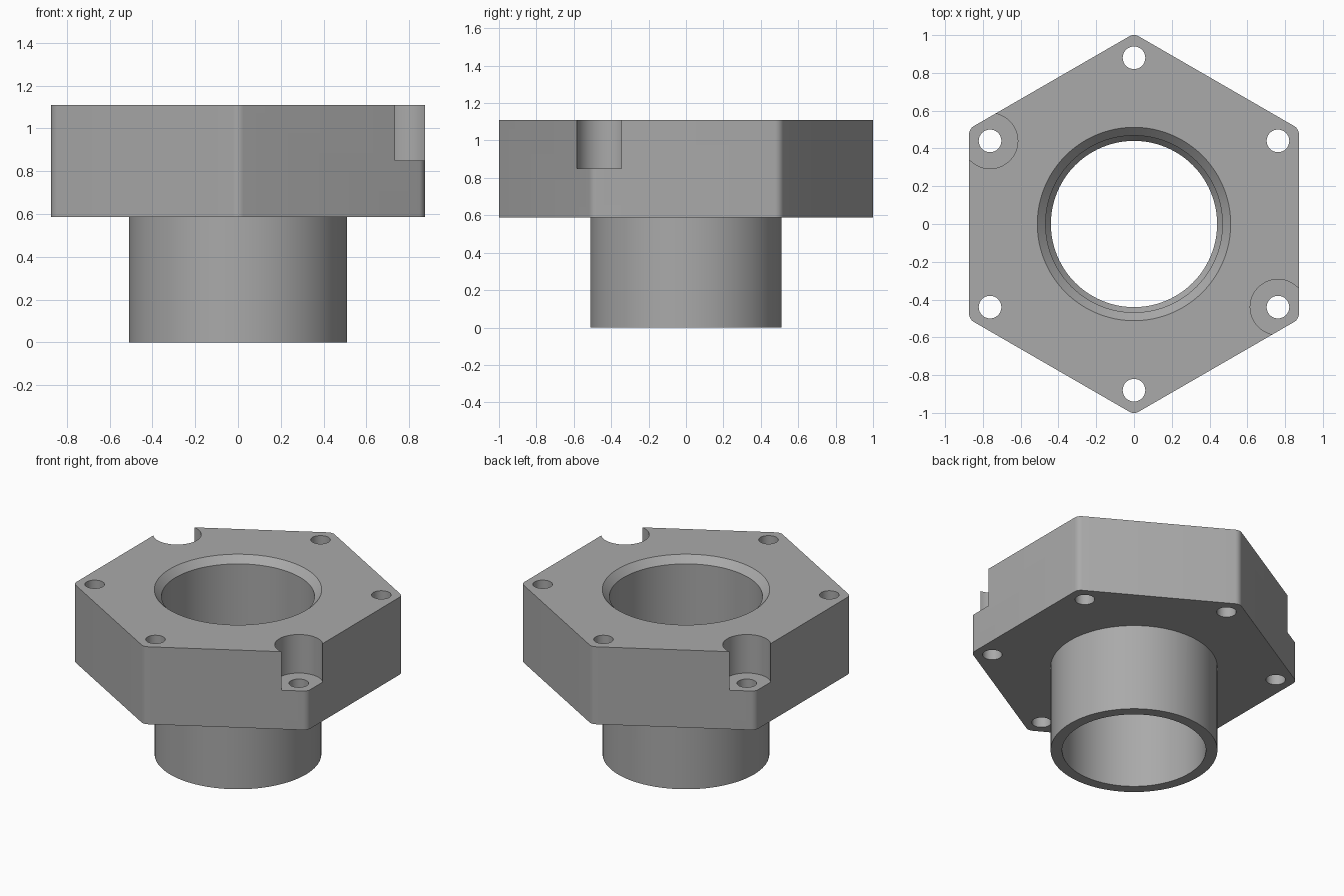
import bpy, bmesh, math
from mathutils import Vector

cube = bpy.data.objects.get("Cube")
if cube:
    bpy.data.objects.remove(cube, do_unlink=True)

# Main dimensions
TOP, UNDERSIDE, POCKET_FLOOR = 1.11, 0.587, 0.85
APOTHEM, CORNER_RADIUS = 0.873, 0.05
TUBE_RADIUS, BORE_TOP, BORE_BOTTOM = 0.51, 0.468, 0.44
HOLE_CIRCLE, HOLE_RADIUS, POCKET_RADIUS = 0.88, 0.06, 0.147

metal = bpy.data.materials.new("grey_metal")
metal.use_nodes = True
GREY = (0.4, 0.4, 0.4, 1)
metal.diffuse_color = GREY
metal.node_tree.nodes["Principled BSDF"].inputs["Base Color"].default_value = GREY


def make_object(name, bm):
    bmesh.ops.recalc_face_normals(bm, faces=bm.faces)
    mesh = bpy.data.meshes.new(name)
    bm.to_mesh(mesh)
    bm.free()
    mesh.materials.append(metal)
    obj = bpy.data.objects.new(name, mesh)
    bpy.context.collection.objects.link(obj)
    return obj


def stack(name, rings):
    """Closed solid through a list of (outline points, z) sections."""
    bm = bmesh.new()
    loops = [[bm.verts.new((p.x, p.y, z)) for p in pts] for pts, z in rings]
    for low, high in zip(loops, loops[1:]):
        for i in range(len(low)):
            bm.faces.new((low[i - 1], low[i], high[i], high[i - 1]))
    bm.faces.new(loops[0])
    bm.faces.new(loops[-1])
    return make_object(name, bm)


def circle(radius, center=Vector((0, 0)), count=48):
    return [center + radius * Vector((math.cos(a), math.sin(a)))
            for a in (2 * math.pi * i / count for i in range(count))]


def polar(radius, degrees):
    a = math.radians(degrees)
    return Vector((radius * math.cos(a), radius * math.sin(a)))


def combine(target, tool, operation):
    mod = target.modifiers.new(operation.lower(), "BOOLEAN")
    mod.operation, mod.solver, mod.object = operation, "EXACT", tool
    bpy.context.view_layer.objects.active = target
    bpy.ops.object.modifier_apply(modifier=mod.name)
    bpy.data.objects.remove(tool, do_unlink=True)


# Hexagonal flange with rounded corners
corners = [30 + 60 * k for k in range(6)]
arc_center = (APOTHEM - CORNER_RADIUS) / math.cos(math.radians(30))
outline = [polar(arc_center, c) + polar(CORNER_RADIUS, c + 10 * s)
           for c in corners for s in range(-3, 4)]
body = stack("hex_flange_with_tube", [(outline, UNDERSIDE), (outline, TOP)])

# Tube below the flange
tube_ring = circle(TUBE_RADIUS, count=96)
tube = stack("tube", [(tube_ring, 0), (tube_ring, UNDERSIDE + 0.1)])
combine(body, tube, "UNION")

# Stepped bore with a chamfered mouth
bore_profile = [(BORE_BOTTOM, -0.1), (BORE_BOTTOM, 0.55), (BORE_TOP, UNDERSIDE),
                (BORE_TOP, TOP - 0.045), (TUBE_RADIUS + 0.002, TOP),
                (TUBE_RADIUS + 0.002, TOP + 0.1)]
bore = stack("bore_cutter", [(circle(r, count=96), z) for r, z in bore_profile])
combine(body, bore, "DIFFERENCE")

# Round pockets at two opposite corners
for angle in (150, 330):
    ring = circle(POCKET_RADIUS, polar(HOLE_CIRCLE, angle))
    combine(body, stack("pocket_cutter", [(ring, POCKET_FLOOR), (ring, TOP + 0.1)]), "DIFFERENCE")

# Bolt hole at every corner
for angle in corners:
    ring = circle(HOLE_RADIUS, polar(HOLE_CIRCLE, angle), 32)
    combine(body, stack("hole_cutter", [(ring, UNDERSIDE - 0.05), (ring, TOP + 0.1)]), "DIFFERENCE")

# Smooth shading with crisp edges
bpy.ops.object.select_all(action="DESELECT")
body.select_set(True)
bpy.context.view_layer.objects.active = body
bpy.ops.object.shade_smooth_by_angle(angle=math.radians(25))
